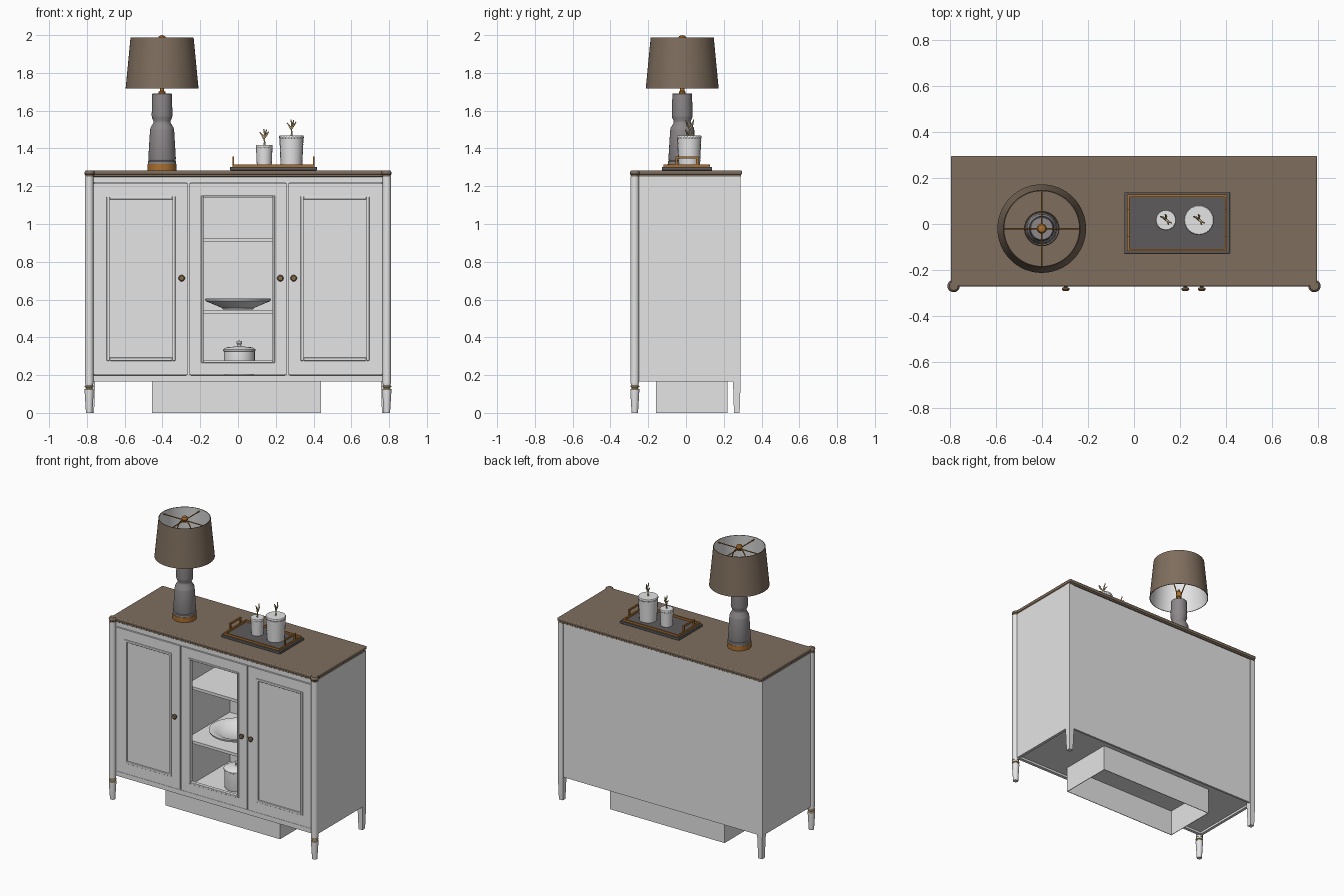
import bpy, bmesh, math
from mathutils import Vector


def material(name, r, g, b):
    m = bpy.data.materials.new(name)
    m.diffuse_color = (r, g, b, 1)
    return m


WHITE = material("painted white", 0.78, 0.78, 0.78)
WOOD = material("brown wood", 0.21, 0.155, 0.11)
SHADE = material("taupe fabric", 0.21, 0.155, 0.11)
GREY = material("grey ceramic", 0.27, 0.25, 0.255)
DARK = material("dark tray", 0.11, 0.105, 0.105)
BRASS = material("brass", 0.40, 0.16, 0.03)
BRONZE = material("bronze knob", 0.25, 0.155, 0.08)
GOLD = material("pale gold", 0.62, 0.47, 0.25)


def finish(name, bm, mats, smooth=False, bevel=0):
    bmesh.ops.recalc_face_normals(bm, faces=bm.faces)
    me = bpy.data.meshes.new(name)
    bm.to_mesh(me)
    bm.free()
    for m in mats:
        me.materials.append(m)
    ob = bpy.data.objects.new(name, me)
    bpy.context.collection.objects.link(ob)
    if bevel:
        mod = ob.modifiers.new("bevel", 'BEVEL')
        mod.width, mod.segments = bevel, 3
    if smooth:
        bpy.ops.object.select_all(action='DESELECT')
        ob.select_set(True)
        bpy.context.view_layer.objects.active = ob
        bpy.ops.object.shade_smooth_by_angle(angle=math.radians(35))
    return ob


def boxes(name, items, mat, bevel=0):
    """Several boxes (x0, x1, y0, y1, z0, z1) in one object."""
    bm = bmesh.new()
    for x0, x1, y0, y1, z0, z1 in items:
        vs = bmesh.ops.create_cube(bm, size=1)["verts"]
        for v in vs:
            v.co = (x0 if v.co.x < 0 else x1, y0 if v.co.y < 0 else y1,
                    z0 if v.co.z < 0 else z1)
    return finish(name, bm, [mat], bevel=bevel)


def ring(x0, x1, z0, z1, w, y0, y1):
    """Four boxes forming an upright rectangular frame."""
    return [(x0, x0 + w, y0, y1, z0, z1), (x1 - w, x1, y0, y1, z0, z1),
            (x0 + w, x1 - w, y0, y1, z0, z0 + w), (x0 + w, x1 - w, y0, y1, z1 - w, z1)]


def lathe(name, profile, loc, mats, n=48, pick=None, bump=0, waves=24, closed=False):
    """Spin (radius, z) points; pick(i) gives the material of band i."""
    bm = bmesh.new()
    rows = []
    for j, (r, z) in enumerate(profile):
        if r < 1e-6:
            rows.append([bm.verts.new((loc[0], loc[1], loc[2] + z))])
            continue
        row = []
        for k in range(n):
            a = 2 * math.pi * k / n
            q = r * (1 + bump * math.cos(waves * a + math.pi * j))
            row.append(bm.verts.new((loc[0] + q * math.cos(a), loc[1] + q * math.sin(a), loc[2] + z)))
        rows.append(row)
    pairs = list(zip(rows, rows[1:])) + ([(rows[-1], rows[0])] if closed else [])
    for i, (a, b) in enumerate(pairs):
        for k in range(n):
            quad = [a[k % len(a)], a[(k + 1) % len(a)], b[(k + 1) % len(b)], b[k % len(b)]]
            f = bm.faces.new(list(dict.fromkeys(quad)))
            f.material_index = pick(i) if pick else 0
    return finish(name, bm, mats, smooth=True)


def tubes(name, paths, radius, mat, taper=1.0, res=3):
    """Round rods along point paths."""
    cu = bpy.data.curves.new(name, 'CURVE')
    cu.dimensions, cu.bevel_depth, cu.bevel_resolution = '3D', radius, res
    cu.use_fill_caps = True
    for pts in paths:
        s = cu.splines.new('POLY')
        s.points.add(len(pts) - 1)
        for i, p in enumerate(pts):
            s.points[i].co = (*p, 1)
            s.points[i].radius = 1 + (taper - 1) * i / (len(pts) - 1)
    cu.materials.append(mat)
    ob = bpy.data.objects.new(name, cu)
    bpy.context.collection.objects.link(ob)
    return ob


# Cabinet carcass
boxes("cabinet_sides", [(s - 0.01, s + 0.01, -0.262, 0.285, 0.165, 1.252) for s in (-0.785, 0.785)], WHITE)
boxes("cabinet_back", [(-0.775, 0.775, 0.27, 0.285, 0.165, 1.252)], WHITE)
boxes("cabinet_floor", [(-0.775, 0.775, -0.24, 0.27, 0.18, 0.2)], WHITE)
boxes("cabinet_ceiling", [(-0.775, 0.775, -0.24, 0.27, 1.23, 1.25)], WHITE)
boxes("partitions", [(s - 0.009, s + 0.009, -0.24, 0.27, 0.2, 1.23) for s in (-0.262, 0.262)], WHITE)
boxes("shelves", [(-0.253, 0.253, -0.22, 0.27, z, z + 0.02) for z in (0.526, 0.907)], WHITE)
boxes("face_frame", [(-0.775, 0.775, -0.262, -0.24, 0.165, 0.198),
                     (-0.775, 0.775, -0.262, -0.24, 1.219, 1.252)]
      + [(x - 0.012, x + 0.012, -0.258, -0.24, 0.198, 1.219) for x in (-0.775, -0.262, 0.262, 0.775)], WHITE)

# Doors with raised mouldings
for s, side in ((-1, "left"), (1, "right")):
    a, b = sorted((s * 0.765, s * 0.265))
    boxes(side + "_door", ring(a, b, 0.202, 1.215, 0.075, -0.267, -0.245)
          + [(a + 0.07, b - 0.07, -0.263, -0.25, 0.27, 1.15)], WHITE)
    a, b = sorted((s * 0.695, s * 0.331))
    boxes(side + "_door_moulding", ring(a, b, 0.276, 1.146, 0.016, -0.273, -0.255), WHITE, bevel=0.003)
boxes("middle_door", ring(-0.259, 0.259, 0.202, 1.215, 0.066, -0.267, -0.245), WHITE)
boxes("middle_door_moulding", ring(-0.196, 0.196, 0.265, 1.15, 0.013, -0.272, -0.245), WHITE, bevel=0.003)

# Door knobs, turned around the depth axis
for i, x in enumerate((-0.298, 0.224, 0.295)):
    k = lathe("door_knob_%d" % (i + 1), [(0, 0), (0.009, 0), (0.007, 0.009), (0.016, 0.013),
              (0.017, 0.02), (0.012, 0.025), (0, 0.026)], (0, 0, 0), [BRONZE], n=24)
    k.rotation_euler.x = math.pi / 2
    k.location = (x, -0.266, 0.713)

# Front columns with turned feet, square back legs
for s, side in ((-1, "left"), (1, "right")):
    lathe(side + "_front_column", [(0, 0.155), (0.023, 0.155), (0.023, 1.252), (0, 1.252)],
          (s * 0.788, -0.271, 0), [WHITE], n=32)
    lathe(side + "_front_foot", [(0, 0), (0.017, 0), (0.024, 0.115), (0.024, 0.125), (0.018, 0.128),
          (0.018, 0.134), (0.024, 0.137), (0.024, 0.143), (0.019, 0.146), (0.02, 0.156), (0, 0.156)],
          (s * 0.788, -0.271, 0), [WHITE, GOLD], n=32, pick=lambda i: 1 if 3 <= i <= 7 else 0)
    bm = bmesh.new()
    for z0, z1, h0 in ((0, 0.165, 0.015), (0.165, 1.252, 0.02)):
        for v in bmesh.ops.create_cube(bm, size=2)["verts"]:
            h = h0 if v.co.z < 0 else 0.02
            v.co = (s * 0.777 + v.co.x * h, 0.269 + v.co.y * h, z0 if v.co.z < 0 else z1)
    finish(side + "_back_leg", bm, [WHITE])

# Open plinth below the cabinet
boxes("plinth", [(-0.455, 0.44, -0.16, -0.156, 0, 0.18), (-0.455, 0.44, 0.216, 0.22, 0, 0.18),
                 (-0.455, -0.451, -0.156, 0.216, 0, 0.18), (0.436, 0.44, -0.156, 0.216, 0, 0.18)], WHITE)

# Wooden top with rounded front corners
boxes("top_board", [(-0.798, 0.798, -0.272, 0.297, 1.262, 1.284)], WOOD, bevel=0.007)
boxes("top_under_moulding", [(-0.793, 0.793, -0.267, 0.292, 1.25, 1.264)], WOOD, bevel=0.003)
for s, side in ((-1, "left"), (1, "right")):
    lathe(side + "_top_corner", [(0, 1.25), (0.022, 1.25), (0.023, 1.261), (0.026, 1.264), (0.027, 1.272),
          (0.024, 1.28), (0.019, 1.2835), (0, 1.2835)], (s * 0.786, -0.27, 0), [WOOD], n=32)

# Dishes on the shelves
lathe("wide_plate", [(0, 0.548), (0.08, 0.548), (0.085, 0.556), (0.172, 0.592), (0.175, 0.604), (0.168, 0.605),
      (0.125, 0.592), (0.085, 0.568), (0, 0.566)], (0, -0.02, 0), [WHITE], n=64)
lathe("lidded_pot", [(0, 0.2), (0.078, 0.2), (0.082, 0.215), (0.082, 0.325), (0.086, 0.328), (0.086, 0.336),
      (0.068, 0.347), (0.012, 0.352), (0.009, 0.36), (0.015, 0.37), (0.013, 0.38), (0, 0.383)],
      (0.007, -0.02, 0), [WHITE])

# Table lamp
LX, LY = -0.402, -0.02
L = (LX, LY, 0)
lathe("lamp_base", [(0, 1.284), (0.077, 1.284), (0.077, 1.318), (0, 1.318)], L, [BRASS])
lathe("lamp_body", [(0, 1.318), (0.075, 1.318), (0.075, 1.332), (0.07, 1.336), (0.073, 1.345), (0.064, 1.495),
      (0.061, 1.51), (0.046, 1.535), (0.045, 1.545), (0.053, 1.562), (0.055, 1.575), (0.052, 1.688),
      (0.048, 1.692), (0, 1.692)], L, [GREY])
lathe("lamp_socket", [(0, 1.69), (0.018, 1.69), (0.018, 1.7), (0.011, 1.705), (0.011, 1.72), (0.018, 1.725),
      (0.018, 1.76), (0.008, 1.765), (0.008, 1.78), (0, 1.78)], L, [BRASS], n=24)
lathe("lamp_shade", [(0.193, 1.717), (0.167, 1.988), (0.163, 1.988), (0.189, 1.717)], L, [SHADE, WHITE],
      n=64, pick=lambda i: 1 if i == 2 else 0, closed=True)
tubes("lamp_spider", [[(LX - 0.166, LY, 1.97), (LX + 0.166, LY, 1.97)],
                      [(LX, LY - 0.166, 1.97), (LX, LY + 0.166, 1.97)]], 0.0035, BRASS)
harp = []
for i in range(17):
    t = math.pi * i / 16
    harp.append((LX - 0.06 * math.cos(t), LY, 1.86 + 0.11 * math.sin(t)))
harp = [(LX - 0.012, LY, 1.735)] + harp + [(LX + 0.012, LY, 1.735)]
tubes("lamp_harp", [harp], 0.0035, BRASS)
lathe("lamp_finial", [(0, 1.955), (0.012, 1.958), (0.012, 1.966), (0.02, 1.972), (0.022, 1.982),
      (0.016, 1.995), (0, 2.0)], L, [BRASS], n=24)

# Tray with brass rim and handles
boxes("tray", [(-0.042, 0.418, -0.128, 0.138, 1.284, 1.302)], DARK, bevel=0.003)
boxes("tray_rim", [(-0.03, 0.406, -0.118, -0.108, 1.3, 1.315), (-0.03, 0.406, 0.118, 0.128, 1.3, 1.315),
                   (-0.03, -0.02, -0.108, 0.118, 1.3, 1.315), (0.396, 0.406, -0.108, 0.118, 1.3, 1.315)], BRASS)
for s, x in (("left", -0.025), ("right", 0.401)):
    boxes(s + "_tray_handle", [(x - 0.005, x + 0.005, -0.055, -0.044, 1.315, 1.358),
                               (x - 0.005, x + 0.005, 0.054, 0.065, 1.315, 1.358),
                               (x - 0.005, x + 0.005, -0.044, 0.054, 1.347, 1.358)], BRASS)

# Knobbly canisters with branch-shaped lid handles
for name, x, r, top, h in (("small", 0.139, 0.043, 1.418, 0.085), ("large", 0.283, 0.063, 1.468, 0.085)):
    c = (x, 0.017, 0)
    z0, rows = 1.302, 14
    wall = [(r * (0.89 + 0.11 * i / rows), z0 + (top - 0.016 - z0) * i / rows) for i in range(rows + 1)]
    lathe(name + "_canister", [(0, z0)] + wall + [(0, top - 0.016)], c, [WHITE], n=96, bump=0.022)
    lathe(name + "_canister_lid", [(0, top - 0.016), (r * 0.97, top - 0.016), (r * 1.03, top - 0.011),
          (r * 1.03, top - 0.004), (r * 0.98, top), (0, top)], c, [WHITE], n=96, bump=0.012)
    shape = [[(0, 0, -0.05), (0.002, 0, 0.2), (-0.002, 0.004, 0.45)],
             [(-0.002, 0.004, 0.4), (-0.013, 0.012, 0.65), (-0.024, 0.016, 0.8)],
             [(-0.002, 0.004, 0.42), (0.012, -0.008, 0.62), (0.024, -0.012, 0.85)],
             [(-0.002, 0.004, 0.42), (0.002, 0.018, 0.7), (-0.003, 0.024, 1.0)],
             [(0.012, -0.008, 0.6), (0.008, -0.014, 0.8), (0.012, -0.02, 0.95)]]
    tubes(name + "_branch_handle", [[(x + a, 0.017 + b, top + d * h) for a, b, d in p] for p in shape],
          0.0055, GOLD, taper=0.5)
